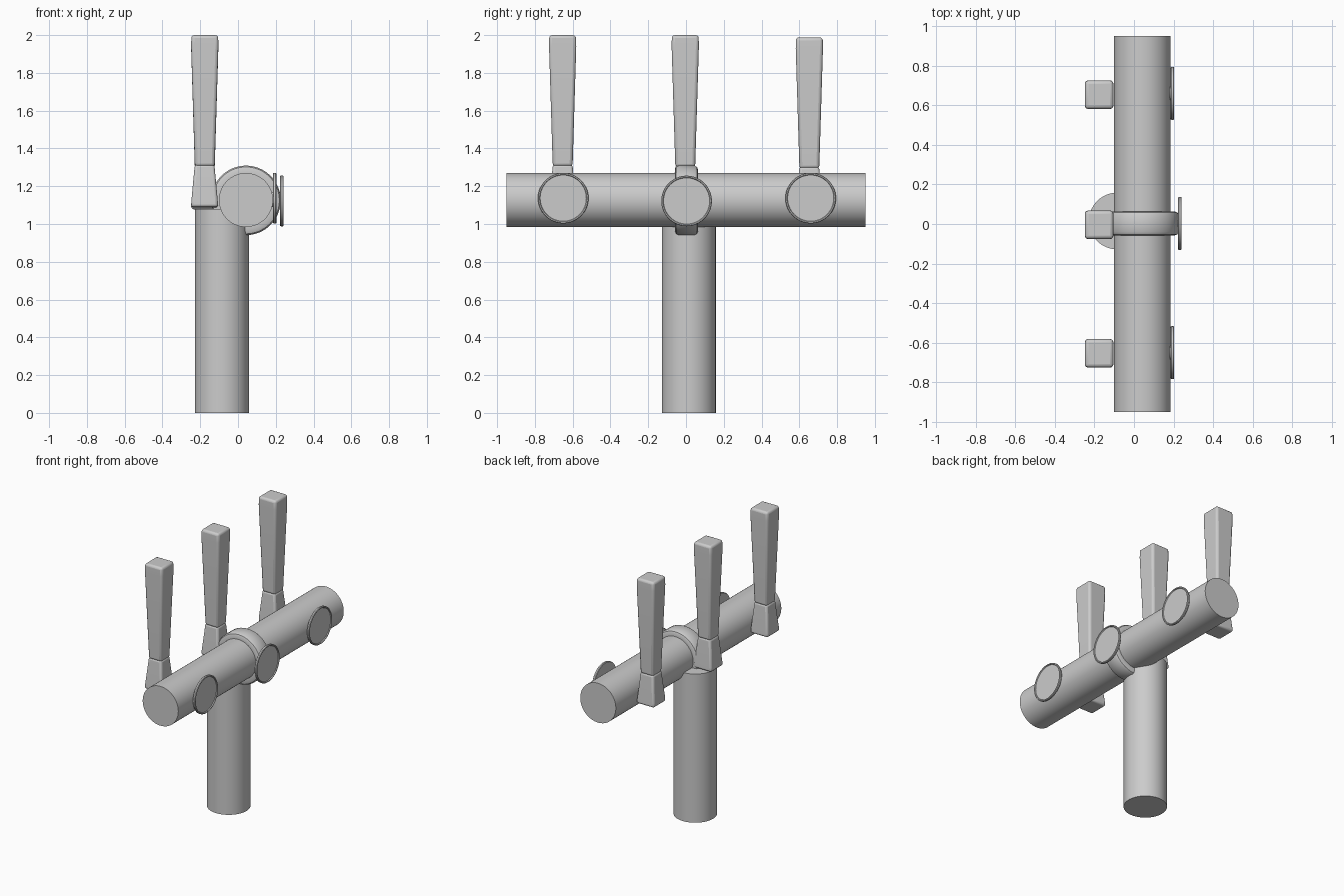
import bpy, bmesh, math
from mathutils import Matrix

if "Cube" in bpy.data.objects:
    bpy.data.objects.remove(bpy.data.objects["Cube"])


def finish(name, bm, bevel=0, segments=3, angle=35):
    bmesh.ops.recalc_face_normals(bm, faces=bm.faces)
    me = bpy.data.meshes.new(name)
    bm.to_mesh(me)
    bm.free()
    ob = bpy.data.objects.new(name, me)
    bpy.context.collection.objects.link(ob)
    if bevel:
        mod = ob.modifiers.new("bevel", 'BEVEL')
        mod.width, mod.segments = bevel, segments
        mod.limit_method = 'ANGLE'
        mod.angle_limit = math.radians(30)
    bpy.context.view_layer.objects.active = ob
    ob.select_set(True)
    bpy.ops.object.shade_smooth_by_angle(angle=math.radians(angle))
    ob.select_set(False)
    return ob


def lathe(name, profile, origin, axis, sides=64):
    """Revolve (radius, height) points about an axis; ends are capped."""
    bm = bmesh.new()
    rings = []
    for r, h in profile:
        rings.append([bm.verts.new((r * math.cos(2 * math.pi * i / sides),
                                    r * math.sin(2 * math.pi * i / sides), h))
                      for i in range(sides)])
    for a, b in zip(rings, rings[1:]):
        for i in range(sides):
            j = (i + 1) % sides
            bm.faces.new((a[i], a[j], b[j], b[i]))
    bm.faces.new(rings[0])
    bm.faces.new(rings[-1])
    rot = {'x': Matrix.Rotation(math.pi / 2, 4, 'Y'),
           'y': Matrix.Rotation(-math.pi / 2, 4, 'X'),
           'z': Matrix.Identity(4)}[axis]
    bm.transform(Matrix.Translation(origin) @ rot)
    return finish(name, bm)


def square_loft(name, sections, x, y, bevel):
    """Loft square sections given as (width, z)."""
    bm = bmesh.new()
    rings = [[bm.verts.new((x + sx * w / 2, y + sy * w / 2, z))
              for sx, sy in ((-1, -1), (1, -1), (1, 1), (-1, 1))]
             for w, z in sections]
    for a, b in zip(rings, rings[1:]):
        for i in range(4):
            j = (i + 1) % 4
            bm.faces.new((a[i], a[j], b[j], b[i]))
    bm.faces.new(rings[0])
    bm.faces.new(rings[-1])
    return finish(name, bm, bevel)


# upright column and horizontal bar
R = 0.143
lathe("column", [(R, 0), (R, 1.08)], (-0.085, 0.015, 0), 'z')
lathe("cross_bar", [(R, -0.95), (R, 0.95)], (0.042, 0, 1.127), 'y')

# clamp ring around the bar centre
lathe("clamp_ring", [(0.14, -0.06), (0.165, -0.06), (0.177, -0.055), (0.184, -0.043),
                     (0.184, 0.043), (0.177, 0.055), (0.165, 0.06), (0.14, 0.06)],
      (0.042, 0.003, 1.125), 'y')

# badge discs with a raised rim
for name, x, y, z in (("left", 0.185, -0.65, 1.137), ("middle", 0.223, 0.003, 1.122),
                      ("right", 0.185, 0.66, 1.137)):
    lathe("badge_" + name, [(0.131, 0), (0.134, 0.004), (0.134, 0.014), (0.131, 0.018),
                            (0.125, 0.018), (0.122, 0.012)], (x, y, z), 'x')

# short stems behind the badges
for name, x, y in (("left", 0.14, -0.65), ("middle", 0.18, 0.003), ("right", 0.14, 0.66)):
    lathe("badge_stem_" + name, [(0.04, 0), (0.04, 0.05)], (x, y, 1.13), 'x', 24)

# tap handles with flared collars
for name, y, dz in (("left", -0.653, 0), ("middle", -0.004, -0.003), ("right", 0.653, -0.012)):
    square_loft("handle_" + name, [(0.105, 1.305 + dz), (0.144, 1.94 + dz), (0.142, 2.0 + dz * (dz < -0.01))],
                -0.176, y, 0.016)
    square_loft("handle_collar_" + name, [(0.143, 1.09 + dz), (0.14, 1.12 + dz), (0.104, 1.315 + dz)],
                -0.177, y, 0.014)
